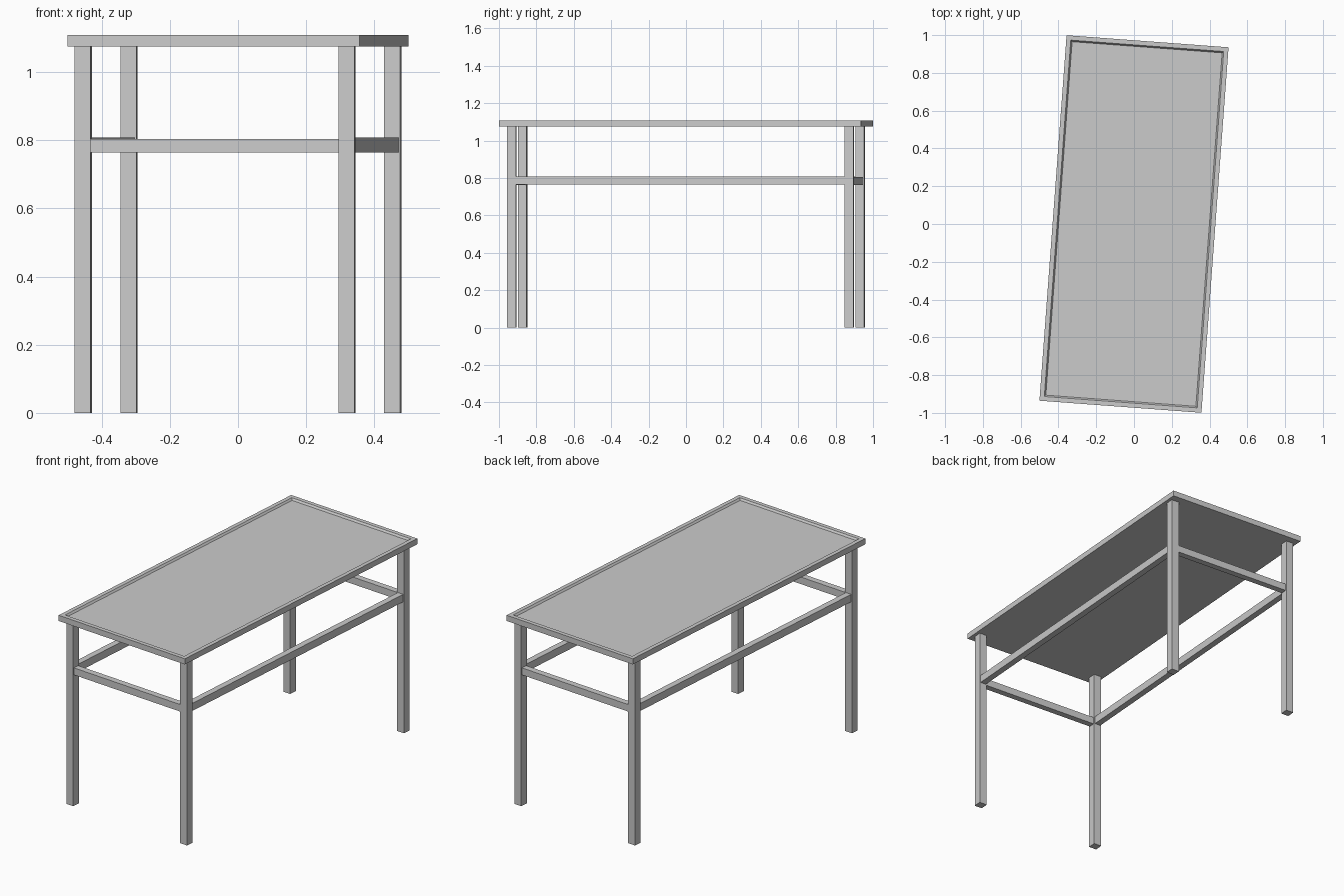
import bpy, bmesh, math
from mathutils import Matrix

default = bpy.data.objects.get("Cube")
if default:
    bpy.data.objects.remove(default, do_unlink=True)

TURN = Matrix.Rotation(math.radians(-4.25), 4, 'Z')   # whole table stands slightly turned
HALF_W, HALF_L = 0.43, 0.97
LEG_X, LEG_Y, LEG = 0.388, 0.905, 0.047
TOP_Z, UNDER_Z = 1.108, 1.075
RAIL = 0.036

grey = bpy.data.materials.new("plain grey")
grey.use_nodes = True
grey.diffuse_color = (0.6, 0.6, 0.6, 1)
grey.node_tree.nodes["Principled BSDF"].inputs["Base Color"].default_value = (0.6, 0.6, 0.6, 1)


def box(name, x, y, z0, z1, sx, sy, shape=None):
    """Box given by its plan centre, height range and plan size."""
    bm = bmesh.new()
    bmesh.ops.create_cube(bm, size=1)
    bmesh.ops.scale(bm, vec=(sx, sy, z1 - z0), verts=bm.verts)
    bmesh.ops.translate(bm, vec=(x, y, (z0 + z1) / 2), verts=bm.verts)
    if shape:
        shape(bm)
    bm.transform(TURN)
    mesh = bpy.data.meshes.new(name)
    bm.to_mesh(mesh)
    bm.free()
    mesh.materials.append(grey)
    obj = bpy.data.objects.new(name, mesh)
    bpy.context.collection.objects.link(obj)
    return obj


def sink_panel(bm):
    """Raised rim with a sloped step down to the panel."""
    bm.normal_update()
    top = max(bm.faces, key=lambda f: f.normal.z)
    bmesh.ops.inset_region(bm, faces=[top], thickness=0.034)
    bmesh.ops.inset_region(bm, faces=[top], thickness=0.011, depth=-0.011)


# Tabletop
box("tabletop", 0, 0, UNDER_Z, TOP_Z, 2 * HALF_W, 2 * HALF_L, sink_panel)

# Legs
for x_name, sx in (("left", 1), ("right", -1)):
    for y_name, sy in (("front", -1), ("back", 1)):
        box(f"{y_name}_{x_name}_leg", sx * LEG_X, sy * LEG_Y, 0, UNDER_Z, LEG, LEG)

# Rails between the legs
for name, s in (("left", 1), ("right", -1)):
    box(f"{name}_side_rail", s * LEG_X, 0, 0.764, 0.808, RAIL, 2 * LEG_Y - LEG)
for name, s in (("front", -1), ("back", 1)):
    box(f"{name}_end_rail", 0, s * LEG_Y, 0.763, 0.804, 2 * LEG_X - LEG, RAIL)
